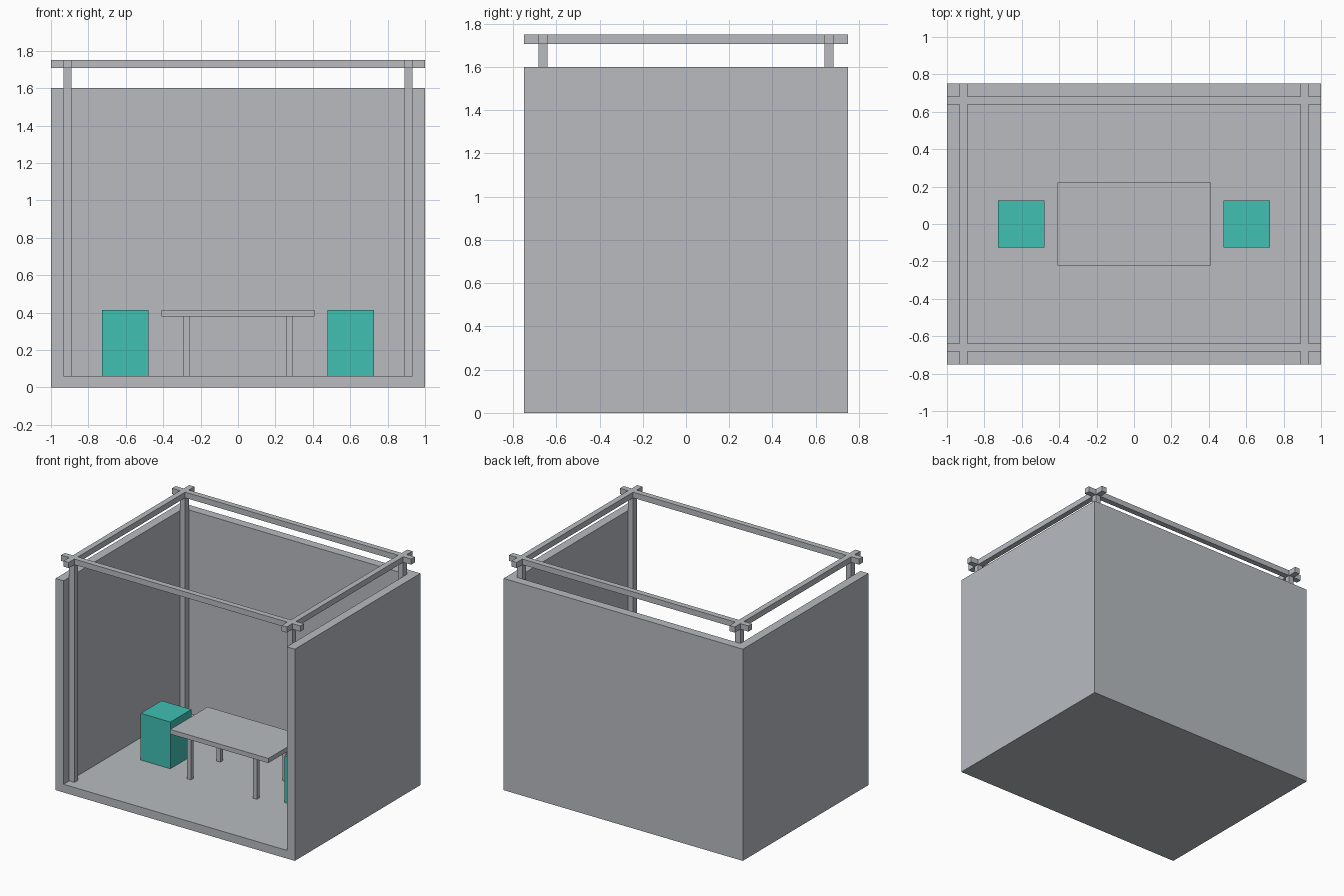
import bpy, bmesh
from mathutils import Matrix

if "Cube" in bpy.data.objects:
    bpy.data.objects.remove(bpy.data.objects["Cube"])


def material(name, rgb):
    m = bpy.data.materials.new(name)
    m.diffuse_color = (*rgb, 1.0)
    m.use_nodes = True
    m.node_tree.nodes["Principled BSDF"].inputs["Base Color"].default_value = m.diffuse_color
    return m


GREY = material("light_grey", (0.48, 0.50, 0.53))
TEAL = material("teal", (0.052, 0.53, 0.45))

FLOOR = 0.062                # top of the floor slab
IN_X, IN_Y = 0.933, 0.683    # inner faces of the walls
BAR = 0.043                  # thickness of posts and beams
TOP = 1.75


def boxes(name, bounds, mat):
    """One object made of boxes given as (x0, x1, y0, y1, z0, z1)."""
    bm = bmesh.new()
    for x0, x1, y0, y1, z0, z1 in bounds:
        place = (Matrix.Translation(((x0 + x1) / 2, (y0 + y1) / 2, (z0 + z1) / 2))
                 @ Matrix.Diagonal((x1 - x0, y1 - y0, z1 - z0, 1)))
        bmesh.ops.create_cube(bm, size=1, matrix=place)
    mesh = bpy.data.meshes.new(name)
    bm.to_mesh(mesh)
    bm.free()
    mesh.materials.append(mat)
    obj = bpy.data.objects.new(name, mesh)
    bpy.context.collection.objects.link(obj)
    return obj


def combine(obj, other, operation):
    """Apply a boolean and remove the helper object."""
    mod = obj.modifiers.new("combine", 'BOOLEAN')
    mod.operation, mod.object, mod.solver = operation, other, 'EXACT'
    bpy.context.view_layer.objects.active = obj
    bpy.ops.object.modifier_apply(modifier=mod.name)
    bpy.data.objects.remove(other)


def span(centre, half):
    return centre - half, centre + half


def mirrored(a, b):
    return (a, b), (-b, -a)


# Booth: floor, back wall and two side walls, open at front and top
booth = boxes("booth_walls", [(-1, 1, -0.75, 0.75, 0, 1.6)], GREY)
room = boxes("room_cutter", [(-IN_X, IN_X, -1, IN_Y, FLOOR, 2)], GREY)
room.hide_render = True
combine(booth, room, 'DIFFERENCE')

# Roof frame: crossing beams that run past the corner posts
bars_x = mirrored(IN_X - BAR, IN_X)
bars_y = mirrored(IN_Y - BAR, IN_Y)
frame = boxes("roof_beams", [(-1, 1, *y, TOP - BAR, TOP) for y in bars_y], GREY)
cross = boxes("cross_beams", [(*x, -0.75, 0.75, TOP - BAR, TOP) for x in bars_x], GREY)
combine(frame, cross, 'UNION')

# Corner posts
boxes("corner_posts", [(*x, *y, FLOOR, TOP - BAR) for x in bars_x for y in bars_y], GREY)

# Table
boxes("table_top", [(-0.41, 0.41, -0.223, 0.223, 0.38, 0.415)], GREY)
boxes("table_legs", [(*span(sx * 0.275, 0.016), *span(sy * 0.175, 0.016), FLOOR, 0.38)
                     for sx in (-1, 1) for sy in (-1, 1)], GREY)

# Seats at both ends of the table
for side, sx in (("left", -1), ("right", 1)):
    boxes(side + "_seat", [(*span(sx * 0.602, 0.124), -0.125, 0.125, FLOOR, 0.415)], TEAL)
